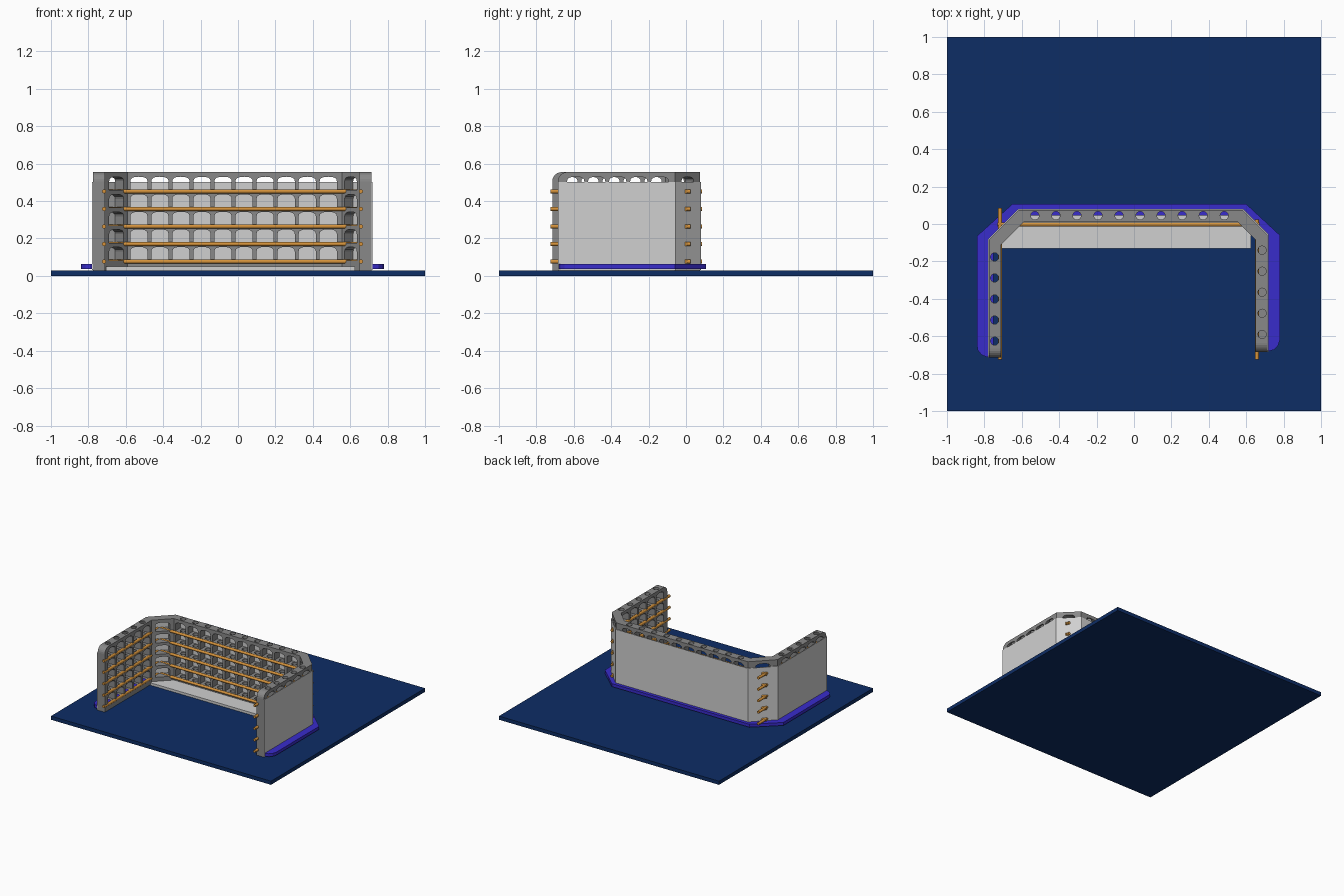
import bpy, bmesh, math
from mathutils import Vector, Matrix

if "Cube" in bpy.data.objects:
    bpy.data.objects.remove(bpy.data.objects["Cube"])


def material(name, rgb):
    m = bpy.data.materials.new(name)
    m.diffuse_color = (*rgb, 1)
    m.use_nodes = True
    m.node_tree.nodes["Principled BSDF"].inputs["Base Color"].default_value = m.diffuse_color
    return m


GREY = material("frame grey", (0.25, 0.25, 0.25))
LIGHT = material("panel light grey", (0.63, 0.63, 0.63))
ORANGE = material("rod orange", (0.66, 0.29, 0.045))
BLUE = material("rim blue", (0.04, 0.025, 0.6))
NAVY = material("base navy", (0.004, 0.026, 0.13))

T = 0.065                       # wall thickness
MITRE = math.tan(math.radians(22.5))
ROW_TOPS = [0.155 + 0.0938 * r for r in range(5)]


def add_object(name, bm, mat):
    bmesh.ops.recalc_face_normals(bm, faces=bm.faces)
    me = bpy.data.meshes.new(name)
    bm.to_mesh(me)
    bm.free()
    me.materials.append(mat)
    ob = bpy.data.objects.new(name, me)
    bpy.context.collection.objects.link(ob)
    return ob


def plate(name, pts, z0, z1, mat):
    """Flat polygon in x,y extruded upward."""
    bm = bmesh.new()
    f = bm.faces.new([bm.verts.new((x, y, z0)) for x, y in pts])
    top = bmesh.ops.extrude_face_region(bm, geom=[f])["geom"]
    bmesh.ops.translate(bm, vec=(0, 0, z1 - z0),
                        verts=[v for v in top if isinstance(v, bmesh.types.BMVert)])
    return add_object(name, bm, mat)


def window(c, h, top):
    """Arched window outline centred at c with half width h."""
    z0, spring = top - 0.072, top - 0.024
    pts = [(c - h, z0), (c + h, z0)]
    for i in range(9):
        a = math.pi * i / 8
        co, s = math.cos(a), math.sin(a)
        pts.append((c + h * math.copysign(abs(co) ** 0.8, co), spring + 0.024 * s ** 0.8))
    return pts


def slab(name, loops, length, p, q, thick, w0, joint0, joint1, mat):
    """Upright slab along p-q from 2D loops, with mitred joints."""
    cu = bpy.data.curves.new(name, 'CURVE')
    cu.dimensions, cu.fill_mode, cu.extrude = '2D', 'BOTH', thick / 2
    for pts in loops:
        sp = cu.splines.new('POLY')
        sp.points.add(len(pts) - 1)
        for pt, (u, z) in zip(sp.points, pts):
            pt.co = (u, z, 0, 1)
        sp.use_cyclic_u = True
    tmp = bpy.data.objects.new("temp", cu)
    bpy.context.collection.objects.link(tmp)
    bpy.context.view_layer.update()
    me = bpy.data.meshes.new_from_object(
        tmp.evaluated_get(bpy.context.evaluated_depsgraph_get()))
    bpy.data.objects.remove(tmp)
    bm = bmesh.new()
    bm.from_mesh(me)
    bmesh.ops.remove_doubles(bm, verts=bm.verts, dist=1e-5)
    d = (q - p).normalized()
    out = Vector((-d.y, d.x, 0))
    for v in bm.verts:
        u, z, w = v.co.x, v.co.y, w0 + thick / 2 - v.co.z
        if joint0 and abs(u) < 1e-4:
            u -= MITRE * w
        if joint1 and abs(u - length) < 1e-4:
            u += MITRE * w
        v.co = p + d * u + out * w + Vector((0, 0, z))
    for f in bm.faces:
        f.smooth = False
    return add_object(name, bm, mat)


def outline(length, z0, z1, r0, r1):
    """Rectangle whose top corners may be rounded."""
    pts = [(0, z0), (length, z0)]
    for r, cx, a0 in ((r1, length - r1, 0), (r0, r0, 90)):
        n = 6 if r else 0
        for i in range(n + 1):
            a = math.radians(a0 + 90 * i / max(n, 1))
            pts.append((cx + r * math.cos(a), z1 - r + r * math.sin(a)))
    return pts


def drill(ob, p, q, centres, z0):
    """Cut vertical round holes down through the frame."""
    d = (q - p).normalized()
    out = Vector((-d.y, d.x, 0))
    bm = bmesh.new()
    for c in centres:
        pos = p + d * c + out * 0.035 + Vector((0, 0, (z0 + 0.6) / 2))
        bmesh.ops.create_cone(bm, cap_ends=True, segments=16, radius1=0.022, radius2=0.022,
                              depth=0.6 - z0, matrix=Matrix.Translation(pos))
    cutter = add_object("hole_cutter", bm, GREY)
    cutter.hide_render = True
    mod = ob.modifiers.new("holes", 'BOOLEAN')
    mod.operation, mod.solver, mod.object = 'DIFFERENCE', 'EXACT', cutter
    bpy.context.view_layer.update()
    me = bpy.data.meshes.new_from_object(
        ob.evaluated_get(bpy.context.evaluated_depsgraph_get()))
    ob.modifiers.clear()
    ob.data = me
    bpy.data.objects.remove(cutter)


def rod(name, a, b):
    a, b = Vector(a), Vector(b)
    m = Matrix.Translation((a + b) / 2) @ (b - a).to_track_quat('Z', 'Y').to_matrix().to_4x4()
    bm = bmesh.new()
    bmesh.ops.create_cone(bm, cap_ends=True, segments=16, radius1=0.011, radius2=0.011,
                          depth=(b - a).length, matrix=m)
    for f in bm.faces:
        f.smooth = len(f.verts) == 4
    ob = add_object(name, bm, ORANGE)
    for e in ob.data.edges:
        va, vb = (ob.data.vertices[i].co for i in e.vertices)
        e.use_edge_sharp = (va - vb).length < 0.02


# base and blue rim
plate("base", [(-1, -1), (1, -1), (1, 1), (-1, 1)], 0, 0.03, NAVY)
plate("rim", [(-0.75, -0.70), (-0.785, -0.712), (-0.815, -0.70), (-0.835, -0.675), (-0.84, -0.645),
              (-0.84, -0.065), (-0.65, 0.107), (0.60, 0.107), (0.78, -0.06),
              (0.78, -0.62), (0.77, -0.65), (0.75, -0.672), (0.72, -0.68), (0.69, -0.67),
              (0.69, -0.08), (0.56, 0.045), (-0.60, 0.045), (-0.75, -0.10)], 0.038, 0.063, BLUE)

# inner floor shelf
plate("floor_shelf", [(-0.705, -0.13), (0.625, -0.13), (0.625, -0.04), (0.56, 0.055),
                      (-0.60, 0.055), (-0.705, -0.07)], 0.03, 0.05, LIGHT)

# wall segments along the inner path
P = [Vector((x, y, 0)) for x, y in ((-0.71, -0.715), (-0.71, -0.11), (-0.59, 0.01),
                                    (0.555, 0.01), (0.65, -0.085), (0.65, -0.685))]
SEGMENTS = [("left", 0.089, 5, 0.046), ("left_corner", 0.085, 1, 0.055),
            ("back", 0.06, 10, 0.046), ("right_corner", 0.067, 1, 0.046),
            ("right", 0.055, 5, 0.046)]
for i, (name, first, count, half) in enumerate(SEGMENTS):
    p, q = P[i], P[i + 1]
    L = (q - p).length
    j0, j1 = i > 0, i < 4
    r0, r1 = (0 if j0 else 0.05), (0 if j1 else 0.05)
    centres = [first + 0.1125 * k for k in range(count)]
    loops = [outline(L, 0.03, 0.555, r0, r1)]
    loops += [window(c, half, t) for c in centres for t in ROW_TOPS]
    frame = slab(name + "_frame", loops, L, p, q, T, 0, j0, j1, GREY)
    if count > 1:
        drill(frame, p, q, centres, 0.045 if name == "back" else 0.07)
    # outer cladding panel
    slab(name + "_panel", [outline(L, 0.032, 0.503, 0, 0)], L, p, q, 0.005, T, j0, j1, LIGHT)

# horizontal rods
for k, t in enumerate(ROW_TOPS):
    z = t - 0.078
    rod(f"back_rod_{k}", (-0.73, -0.002, z), (0.67, -0.002, z))
    rod(f"left_rod_{k}", (-0.716, -0.725, z), (-0.716, 0.085, z))
    rod(f"right_rod_{k}", (0.657, -0.725, z), (0.657, 0.025, z))
